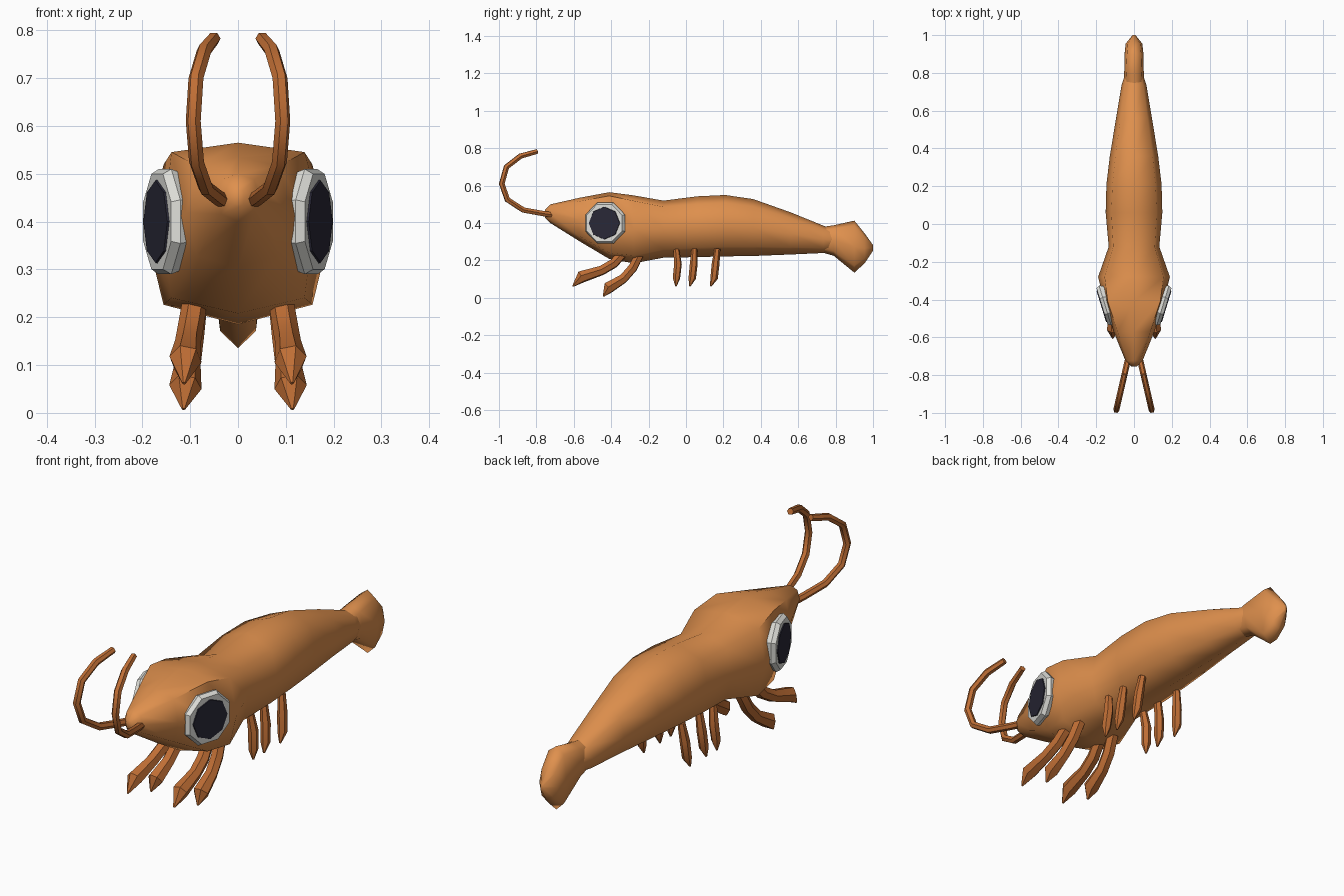
import bpy, bmesh, math
from mathutils import Vector

if "Cube" in bpy.data.objects:
    bpy.data.objects.remove(bpy.data.objects["Cube"])


def material(name, rgb):
    m = bpy.data.materials.new(name)
    m.diffuse_color = (*rgb, 1)
    m.use_nodes = True
    m.node_tree.nodes["Principled BSDF"].inputs["Base Color"].default_value = m.diffuse_color
    return m


SHELL = material("shell orange", (0.74, 0.28, 0.075))
LIMB = material("limb orange", (0.52, 0.155, 0.035))
WHITE = material("eye white", (0.74, 0.74, 0.70))
DARK = material("pupil dark", (0.022, 0.021, 0.038))


def loft(name, rings, mat, angle):
    """Skin a list of equal-length point rings and cap both ends."""
    bm = bmesh.new()
    vr = [[bm.verts.new(p) for p in r] for r in rings]
    n = len(vr[0])
    for a, b in zip(vr, vr[1:]):
        for i in range(n):
            j = (i + 1) % n
            bm.faces.new((a[i], a[j], b[j], b[i]))
    bm.faces.new(vr[0])
    bm.faces.new(vr[-1])
    bmesh.ops.recalc_face_normals(bm, faces=bm.faces)
    me = bpy.data.meshes.new(name)
    bm.to_mesh(me)
    bm.free()
    ob = bpy.data.objects.new(name, me)
    bpy.context.collection.objects.link(ob)
    me.materials.append(mat)
    bpy.ops.object.select_all(action='DESELECT')
    ob.select_set(True)
    bpy.context.view_layer.objects.active = ob
    if angle:
        bpy.ops.object.shade_smooth_by_angle(angle=math.radians(angle))
    return ob


def section(y, top, bot, w, k, rise):
    """Eight-point body section: k = corner width, rise = corner height."""
    m, h = (top + bot) / 2, (top - bot) / 2
    half = [(0, h), (k * w, rise * h), (w, 0), (k * w, -rise * h * 0.92), (0, -h)]
    pts = half + [(-x, z) for x, z in half[3:0:-1]]
    return [(x, y, m + z) for x, z in pts]


def tube(name, path, radii, sides, mat, angle):
    """Tapering tube whose path lies in one plane."""
    p = [Vector(v) for v in path]
    side = (p[1] - p[0]).cross(p[-1] - p[0])
    side = side.normalized() if side.length > 1e-4 else Vector((1, 0, 0))
    rings = []
    for i, c in enumerate(p):
        t = (p[min(i + 1, len(p) - 1)] - p[max(i - 1, 0)]).normalized()
        up = t.cross(side).normalized()
        rings.append([c + radii[i] * (side * math.cos(a) + up * math.sin(a))
                      for a in (2 * math.pi * s / sides for s in range(sides))])
    return loft(name, rings, mat, angle)


# Head and tapering abdomen: y, top, bottom, half width, corner width, corner height
body = [
    (-0.755, 0.470, 0.430, 0.015, 0.75, 0.75),
    (-0.725, 0.500, 0.400, 0.045, 0.75, 0.75),
    (-0.570, 0.535, 0.303, 0.108, 0.80, 0.84),
    (-0.410, 0.565, 0.208, 0.158, 0.88, 0.89),
    (-0.280, 0.548, 0.185, 0.190, 0.82, 0.84),
    (-0.120, 0.520, 0.215, 0.134, 0.82, 0.78),
    (0.060, 0.543, 0.218, 0.150, 0.80, 0.74),
    (0.210, 0.550, 0.222, 0.146, 0.78, 0.74),
    (0.360, 0.528, 0.224, 0.128, 0.77, 0.73),
    (0.560, 0.457, 0.232, 0.095, 0.75, 0.72),
    (0.735, 0.386, 0.240, 0.066, 0.75, 0.72),
    (0.800, 0.362, 0.255, 0.045, 0.75, 0.72),
]
loft("body", [section(*r) for r in body], SHELL, 65)

# Tail fan, tall and narrow
fan = [
    (0.720, 0.378, 0.245, 0.050, 0.75, 0.72),
    (0.790, 0.388, 0.225, 0.052, 0.80, 0.75),
    (0.900, 0.413, 0.135, 0.050, 0.75, 0.80),
    (0.955, 0.345, 0.185, 0.044, 0.75, 0.75),
    (1.000, 0.282, 0.252, 0.008, 0.75, 0.75),
]
loft("tail_fan", [section(*r) for r in fan], SHELL, 65)

for s, tag in ((1, "right"), (-1, "left")):
    # Eye: bevelled octagonal disc turned slightly forward, with a thin pupil plate
    tilt = math.radians(17)
    out = Vector((math.cos(tilt), -math.sin(tilt), 0))
    along = Vector((math.sin(tilt), math.cos(tilt), 0))
    centre = Vector((0.148, -0.43, 0.40))

    def disc(r, depth, turn):
        pts = [centre + out * depth + along * r * math.cos(a) + Vector((0, 0, r * math.sin(a)))
               for a in (math.pi / 4 * (i + turn) for i in range(8))]
        return [(s * v.x, v.y, v.z) for v in pts]

    loft(f"eye_{tag}", [disc(0.105, -0.03, 0.5), disc(0.119, 0.005, 0.5), disc(0.108, 0.022, 0.5)],
         WHITE, 0)
    loft(f"pupil_{tag}", [disc(0.088, 0.020, 0), disc(0.086, 0.026, 0)], DARK, 0)

    # Antenna curling up and back
    feeler = [(-0.70, 0.442), (-0.76, 0.450), (-0.87, 0.470), (-0.955, 0.525), (-0.985, 0.61),
              (-0.96, 0.700), (-0.885, 0.758), (-0.795, 0.783)]
    tube(f"antenna_{tag}", [(s * (0.035 - 0.23 * (y + 0.73)), y, z) for y, z in feeler],
         [0.016] * 7 + [0.014], 6, LIMB, 40)

    # Two forward legs with flared, pointed ends
    claws = [
        [(0.090, -0.34, 0.235), (0.098, -0.385, 0.185), (0.105, -0.45, 0.147),
         (0.110, -0.56, 0.112), (0.113, -0.605, 0.062)],
        [(0.090, -0.25, 0.230), (0.098, -0.285, 0.160), (0.105, -0.335, 0.103),
         (0.110, -0.415, 0.054), (0.114, -0.442, 0.008)],
    ]
    for n, path in enumerate(claws, 1):
        tube(f"front_leg_{n}_{tag}", [(s * x, y, z) for x, y, z in path],
             [0.026, 0.027, 0.027, 0.034, 0.004], 6, LIMB, 40)

    # Three short swimming legs under the abdomen
    for n, (y0, y1) in enumerate(((-0.052, -0.054), (0.045, 0.020), (0.168, 0.132)), 1):
        ym = y0 * 0.45 + y1 * 0.55 + 0.006
        tube(f"swim_leg_{n}_{tag}",
             [(s * 0.095, y0, 0.262), (s * 0.105, ym + 0.004, 0.18),
              (s * 0.110, ym - 0.004, 0.105), (s * 0.112, y1, 0.062)],
             [0.016, 0.021, 0.020, 0.004], 6, LIMB, 40)
